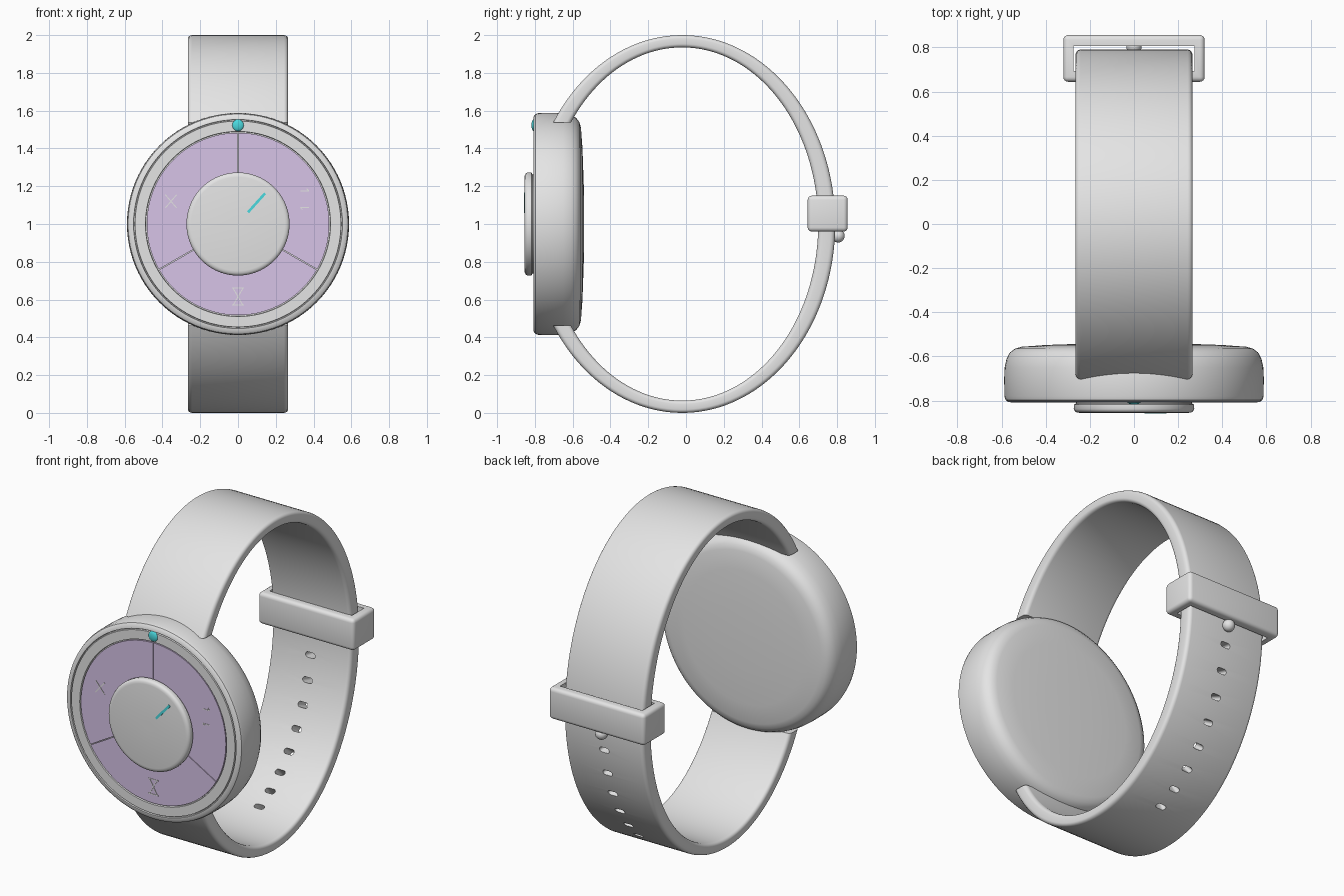
import bpy, bmesh
from math import sin, cos, pi, radians, hypot
from mathutils import Matrix, Vector

cube = bpy.data.objects.get("Cube")
if cube:
    bpy.data.objects.remove(cube)


def material(name, rgb):
    m = bpy.data.materials.new(name)
    m.use_nodes = True
    m.diffuse_color = (*rgb, 1)
    m.node_tree.nodes["Principled BSDF"].inputs["Base Color"].default_value = (*rgb, 1)
    return m


grey = material("light_grey", (0.78, 0.78, 0.78))
lilac = material("lilac", (0.68, 0.55, 0.8))
teal = material("teal", (0.07, 0.7, 0.74))


def finish(bm, name, mat, angle=35):
    bmesh.ops.recalc_face_normals(bm, faces=bm.faces)
    mesh = bpy.data.meshes.new(name)
    bm.to_mesh(mesh)
    bm.free()
    mesh.materials.append(mat)
    ob = bpy.data.objects.new(name, mesh)
    bpy.context.collection.objects.link(ob)
    smooth(ob, angle)
    return ob


def smooth(ob, angle=35):
    bpy.ops.object.select_all(action='DESELECT')
    ob.select_set(True)
    bpy.context.view_layer.objects.active = ob
    bpy.ops.object.shade_smooth_by_angle(angle=radians(angle))


def skin(bm, rings, closed_caps=True):
    """Join successive closed rings of points with quads."""
    loops = [[bm.verts.new(p) for p in ring] for ring in rings]
    for a, b in zip(loops, loops[1:]):
        for i in range(len(a)):
            j = (i + 1) % len(a)
            bm.faces.new((a[i], a[j], b[j], b[i]))
    if closed_caps:
        bm.faces.new(loops[0])
        bm.faces.new(loops[-1])


def lathe(name, profile, mat, segments=96):
    """Turn a (radius, y) profile about the dial axis."""
    bm = bmesh.new()
    skin(bm, [[(r * cos(2 * pi * i / segments), y, 1 + r * sin(2 * pi * i / segments))
               for i in range(segments)] for r, y in profile])
    return finish(bm, name, mat)


def prism(bm, outline, matrix, depth):
    skin(bm, [[matrix @ Vector((u, v, w)) for u, v in outline] for w in (0, depth)])


def front(y):
    """Plane facing the front at the given y, centred on the dial."""
    return Matrix(((1, 0, 0, 0), (0, 0, -1, y), (0, 1, 0, 1), (0, 0, 0, 1)))


def strokes(name, segments, width, y, depth, mat):
    """Thin straight plates from (x, z) to (x, z) on the dial."""
    bm = bmesh.new()
    for x0, z0, x1, z1 in segments:
        n = hypot(x1 - x0, z1 - z0)
        px, pz = -(z1 - z0) / n * width / 2, (x1 - x0) / n * width / 2
        prism(bm, [(x0 + px, z0 + pz), (x1 + px, z1 + pz),
                   (x1 - px, z1 - pz), (x0 - px, z0 - pz)], front(y), depth)
    return finish(bm, name, mat)


# Case: domed back, rounded wall, grooved bezel and recessed dial seat
lathe("case", [(0.02, -0.54), (0.2, -0.541), (0.4, -0.548), (0.51, -0.556), (0.54, -0.565),
               (0.562, -0.582), (0.577, -0.61), (0.586, -0.65), (0.588, -0.7), (0.587, -0.78),
               (0.582, -0.797), (0.57, -0.806), (0.553, -0.808), (0.551, -0.798),
               (0.547, -0.798), (0.545, -0.808), (0.49, -0.808), (0.488, -0.795),
               (0.02, -0.795)], grey)

# Dial: three equal sectors with hairline gaps
bm = bmesh.new()
for k in range(3):
    arcs = []
    for r in (0.483, 0.26):
        gap = 0.002 / r
        a0, a1 = radians(90 + 120 * k) + gap, radians(210 + 120 * k) - gap
        arcs.append([(r * cos(a0 + (a1 - a0) * i / 32), r * sin(a0 + (a1 - a0) * i / 32))
                     for i in range(33)])
    prism(bm, arcs[0] + arcs[1][::-1], front(-0.79), 0.016)
finish(bm, "dial_sectors", lilac)

# Centre knob with rounded rim
lathe("centre_knob", [(0.02, -0.79), (0.262, -0.79), (0.262, -0.812), (0.272, -0.818),
                      (0.273, -0.838), (0.269, -0.847), (0.26, -0.853), (0.248, -0.855),
                      (0.02, -0.855)], grey)

# Hand and dial symbols
strokes("hand", [(0.053, 0.062, 0.143, 0.162)], 0.014, -0.852, 0.006, teal)
strokes("cross_symbol", [(-0.385, 0.085, -0.325, 0.155), (-0.385, 0.155, -0.325, 0.085)],
        0.005, -0.805, 0.003, grey)
strokes("hourglass_symbol", [(s * 0.033, t * 0.045 - 0.385, -s * 0.033, t * 0.045 - 0.385)
                             for s in (1,) for t in (1, -1)]
        + [(-0.026, -0.34, 0.026, -0.43), (0.026, -0.34, -0.026, -0.43)],
        0.005, -0.805, 0.003, grey)
strokes("swap_symbol", [(0.33, 0.175, 0.375, 0.175), (0.375, 0.175, 0.363, 0.187),
                        (0.33, 0.087, 0.375, 0.087), (0.33, 0.087, 0.342, 0.075)],
        0.005, -0.805, 0.003, grey)


def ball(name, centre, size, mat):
    bm = bmesh.new()
    bmesh.ops.create_uvsphere(bm, u_segments=32, v_segments=16, radius=1,
                              matrix=Matrix.Translation(centre) @ Matrix.Diagonal((*size, 1)))
    return finish(bm, name, mat, 60)


ball("marker_dot", (0, -0.806, 1.523), (0.031, 0.012, 0.031), teal)
ball("strap_stud", (0, 0.805, 0.937), (0.035, 0.035, 0.035), grey)

# Strap: rounded section swept between an inner and an outer ellipse
HALF, EDGE = 0.265, 0.022
section = []
for k, (sx, sf) in enumerate([(1, 1), (-1, 1), (-1, -1), (1, -1)]):
    for i in range(5):
        a = radians(90 * k + 22.5 * i)
        section.append((sx * (HALF - EDGE) + EDGE * cos(a),
                        0.5 + sf * 0.22 + 0.28 * sin(a)))
STEPS = 120
rings = []
for i in range(STEPS + 1):
    s = 1 - 2 * i / STEPS
    ring = []
    for x, f in section:
        t = s * radians(145 + 2.5 * f)
        ring.append((x, -0.02 + (0.72 + 0.09 * f) * cos(t), 1 + (0.935 + 0.065 * f) * sin(t)))
    rings.append(ring)
bm = bmesh.new()
skin(bm, rings)
strap = finish(bm, "strap", grey)

# Adjustment slots down the back of the strap
slot = [((0.016 if cos(a) > 0 else -0.016) + 0.016 * cos(a), 0.016 * sin(a))
        for a in (2 * pi * (i + 0.5) / 20 for i in range(20))]
bm = bmesh.new()
for k in range(8):
    t = radians(-10 - 8.86 * k)
    n = Vector((0, cos(t) / 0.765, sin(t) / 0.968)).normalized()
    p = Vector((0, -0.02 + 0.765 * cos(t), 1 + 0.968 * sin(t))) - n * 0.1
    prism(bm, slot, Matrix(((1, 0, 0, 0), (0, -n.z, n.y, p.y), (0, n.y, n.z, p.z),
                            (0, 0, 0, 1))), 0.2)
cutter = finish(bm, "slot_cutter", grey)
cutter.hide_render = True
cut = strap.modifiers.new("slots", 'BOOLEAN')
cut.object, cut.operation, cut.solver = cutter, 'DIFFERENCE', 'EXACT'
bpy.context.view_layer.objects.active = strap
bpy.ops.object.modifier_apply(modifier=cut.name)
bpy.data.objects.remove(cutter)
smooth(strap)

# Keeper loop around the strap
corners = [(-1, -1), (1, -1), (1, 1), (-1, 1)]


def loop(hx, hy, z):
    return [(sx * hx, 0.75 + sy * hy, z) for sx, sy in corners]


bm = bmesh.new()
skin(bm, [loop(0.32, 0.106, 0.96), loop(0.32, 0.106, 1.15), loop(0.275, 0.057, 1.15),
          loop(0.275, 0.057, 0.96), loop(0.32, 0.106, 0.96)], False)
bmesh.ops.remove_doubles(bm, verts=bm.verts, dist=0.0001)
outer = [e for e in bm.edges if all(abs(v.co.x) > 0.3 for v in e.verts)]
bmesh.ops.bevel(bm, geom=outer, offset=0.022, segments=4, profile=0.5, affect='EDGES')
finish(bm, "keeper_loop", grey, 40)
